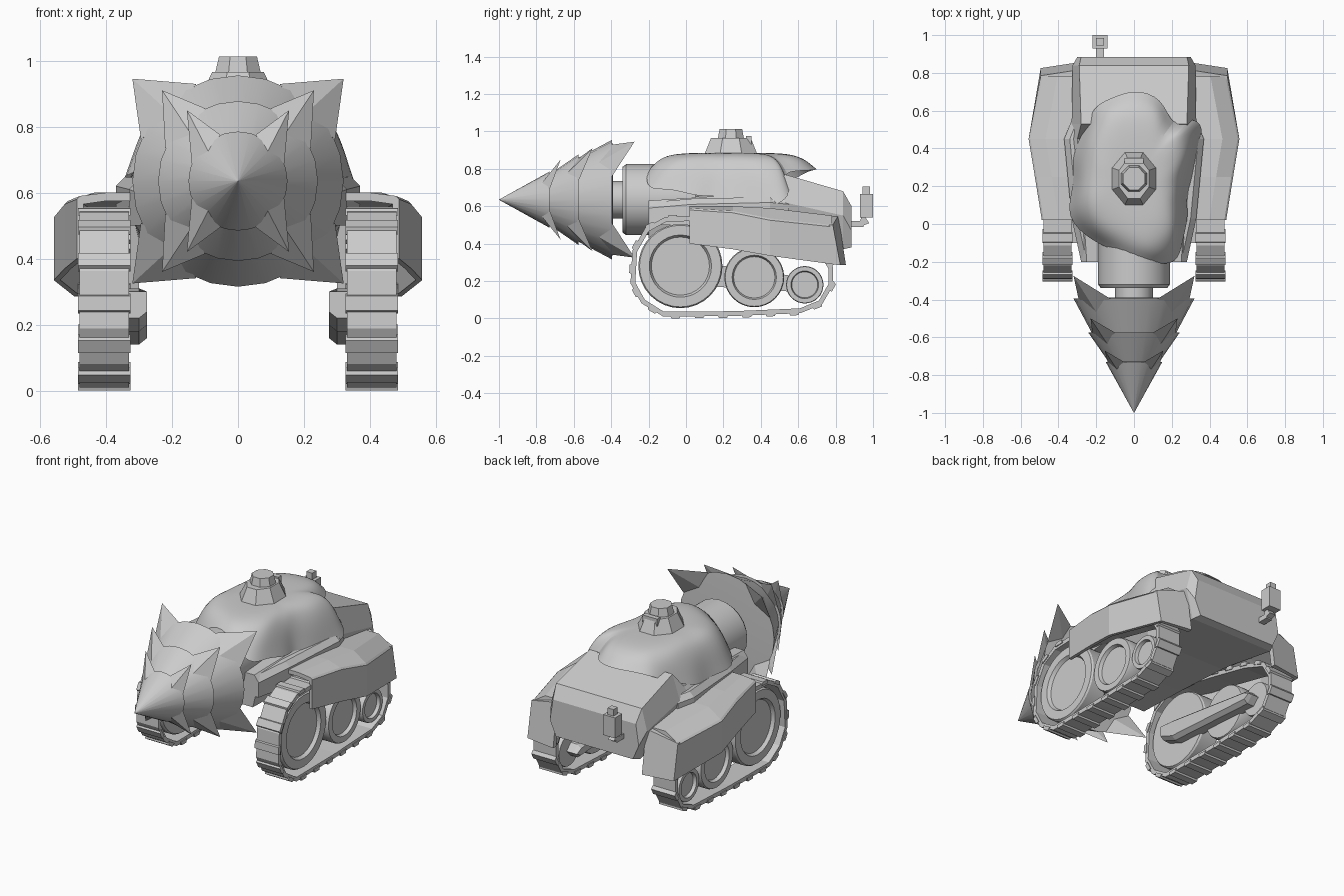
import bpy, bmesh, math
from mathutils import Vector

if "Cube" in bpy.data.objects:
    bpy.data.objects.remove(bpy.data.objects["Cube"])

grey = bpy.data.materials.new("plain grey")
grey.diffuse_color = (0.6, 0.6, 0.6, 1)
grey.use_nodes = True
grey.node_tree.nodes["Principled BSDF"].inputs["Base Color"].default_value = grey.diffuse_color


def make(name, verts, faces, smooth=None):
    me = bpy.data.meshes.new(name)
    me.from_pydata([tuple(v) for v in verts], [], faces)
    bm = bmesh.new()
    bm.from_mesh(me)
    bmesh.ops.remove_doubles(bm, verts=bm.verts, dist=1e-5)
    bmesh.ops.recalc_face_normals(bm, faces=bm.faces)
    bm.to_mesh(me)
    bm.free()
    me.materials.append(grey)
    ob = bpy.data.objects.new(name, me)
    bpy.context.collection.objects.link(ob)
    if smooth:
        bpy.ops.object.select_all(action='DESELECT')
        ob.select_set(True)
        bpy.context.view_layer.objects.active = ob
        bpy.ops.object.shade_smooth_by_angle(angle=math.radians(smooth))
    return ob


def loft(name, rings, cap=True, closed=False, smooth=None):
    """Skin equal-length closed rings of points."""
    n, m = len(rings[0]), len(rings)
    verts = [p for r in rings for p in r]
    faces = []
    for i in range(m if closed else m - 1):
        for j in range(n):
            k, a, b = (j + 1) % n, i * n, (i + 1) % m * n
            faces.append((a + j, a + k, b + k, b + j))
    if cap and not closed:
        faces += [tuple(range(n)), tuple(range((m - 1) * n, m * n))]
    return make(name, verts, faces, smooth)


def box(name, lo, hi):
    return loft(name, [[(x, y, z) for x, y in
                ((lo[0], lo[1]), (hi[0], lo[1]), (hi[0], hi[1]), (lo[0], hi[1]))]
                for z in (lo[2], hi[2])])


def lathe(name, axis, c, prof, n, smooth=30):
    """Revolve (position, radius) pairs around an x or y axis through c."""
    rings = []
    for p, r in prof:
        ring = []
        for i in range(n):
            a = 2 * math.pi * i / n
            u, z = r * math.cos(a), c[1] + r * math.sin(a)
            ring.append((c[0] + u, p, z) if axis == 'y' else (p, c[0] + u, z))
        rings.append(ring)
    return loft(name, rings, smooth=smooth)


# drill: overlapping round cones, each with four swept diagonal teeth
CZ = 0.635


def drill_layer(name, y0, r0, y1, r1, tip, half, lead):
    lathe(name, 'y', (0, CZ), [(y0, r0), (y1, r1), (y1 + .005, r1 * .6)], 24)
    for q in range(4):
        mid = math.pi / 4 + q * math.pi / 2

        def on(y, da, k=1.0):
            r = (r0 + (r1 - r0) * (y - y0) / (y1 - y0)) * k
            return (r * math.cos(mid + da), y, CZ + r * math.sin(mid + da))
        ty, tx, tz = tip
        apex = (math.copysign(tx, math.cos(mid)), ty, CZ + math.copysign(tz, math.sin(mid)))
        base = [on(y1 - lead, 0), on(y1, half), on(y1, 0, .82), on(y1, -half)]
        make(name + "_tooth", base + [apex],
             [(0, 1, 4), (1, 2, 4), (2, 3, 4), (3, 0, 4), (0, 1, 2, 3)])


drill_layer("drill_tip", -1.0, 0.0005, -0.73, 0.150, (-0.67, 0.155, 0.215), .42, .04)
drill_layer("drill_middle", -0.78, 0.10, -0.575, 0.242, (-0.50, 0.23, 0.275), .36, .06)
drill_layer("drill_rear", -0.62, 0.20, -0.395, 0.32, (-0.275, 0.32, 0.31), .38, .07)
lathe("drill_shaft", 'y', (0, CZ), [(-0.5, 0.1), (-0.2, 0.1)], 16)
lathe("drill_collar", 'y', (0, CZ), [(-0.34, 0.14), (-0.34, 0.175), (-0.32, 0.19), (0.05, 0.19)], 24)

# hull: lofted faceted sections (y, then half-width and height of floor, side, top)
hull = [(-0.20, .24, .43, .28, .59, .25, .63), (0.10, .25, .43, .32, .60, .27, .65),
        (0.45, .26, .42, .37, .60, .30, .67), (0.53, .26, .41, .33, .62, .28, .77),
        (0.84, .28, .37, .325, .55, .29, .68), (0.885, .26, .38, .30, .47, .28, .60)]
loft("hull", [[(wb, y, zb), (wm, y, zm), (wt, y, zt), (-wt, y, zt), (-wm, y, zm), (-wb, y, zb)]
              for y, wb, zb, wm, zm, wt, zt in hull])

# draped cover: wavy outline eased up to a crown, with folds running outwards
edge = [(.31, .24, .63), (.33, .38, .60), (.37, .52, .61), (.29, .56, .70), (.20, .50, .79),
        (.15, .66, .79), (.0, .71, .80), (-.13, .65, .79), (-.21, .62, .77), (-.26, .48, .70),
        (-.33, .36, .64), (-.30, .22, .65), (-.37, .04, .64), (-.21, -.09, .70), (-.06, -.15, .82),
        (.09, -.20, .81), (.23, -.21, .68), (.25, -.08, .70), (.29, .06, .65), (.26, .15, .66)]
rings = []
for s, h in ((1.02, 0), (.97, .22), (.89, .58), (.77, .86), (.6, .97), (.42, 1), (.2, 1), (.02, 1)):
    ring = []
    for i, (x, y, z) in enumerate(edge):
        fold = (.07 if i % 2 else -.07) * max(0, 1 - abs(s - .8) * 4)
        ring.append((x * (s + fold), .24 + (y - .24) * (s + fold * .5), z + (.885 - z) * h))
    rings.append(ring)
cover = loft("draped_cover", rings, smooth=60)
bm = bmesh.new()
bm.from_mesh(cover.data)
bmesh.ops.delete(bm, geom=[f for f in bm.faces if len(f.verts) == len(edge)
                           and f.calc_center_median().z < .8], context='FACES_ONLY')
bm.to_mesh(cover.data)
bm.free()
sub = cover.modifiers.new("soft folds", 'SUBSURF')
sub.levels = sub.render_levels = 2


# roof hatch
def oct_ring(rx, ry, z):
    return [(rx * math.cos(a), .24 + ry * math.sin(a), z)
            for a in (math.pi / 8 + i * math.pi / 4 for i in range(8))]


loft("hatch_base", [oct_ring(.13, .155, .85), oct_ring(.125, .15, .885), oct_ring(.085, .115, .965)])
loft("hatch_lid", [oct_ring(.078, .078, .95), oct_ring(.062, .065, 1.013)])
box("hatch_hinge", (-.05, .32, .93), (.05, .35, .975))

# exhaust pipe and muffler
box("exhaust_pipe", (-.20, .85, .49), (-.16, .95, .52))
loft("exhaust_elbow", [[(-.2, .93, .49), (-.16, .93, .49), (-.16, .93, .52), (-.2, .93, .52)],
                       [(-.2, .98, .51), (-.16, .98, .51), (-.16, .945, .56), (-.2, .945, .56)]])
box("exhaust_muffler", (-.22, .93, .54), (-.14, 1.0, .665))
box("exhaust_cap", (-.20, .945, .66), (-.16, .985, .705))

# track outline in side profile (y, z)
path = [(-.12, .022), (.26, .025), (.61, .04), (.72, .085), (.775, .18), (.775, .27), (.72, .36),
        (.56, .42), (.30, .48), (.03, .535), (-.11, .53), (-.21, .475), (-.275, .36),
        (-.285, .19), (-.23, .09)]
P = [Vector(p) for p in path]
N = len(P)


def normal(i):
    t = (P[(i + 1) % N] - P[i - 1]).normalized()
    return Vector((t.y, -t.x))


def pad_spots(count):
    """Evenly spaced position and direction along the track."""
    seg = [(P[(i + 1) % N] - P[i]) for i in range(N)]
    total = sum(d.length for d in seg)
    for k in range(count):
        d, i = total * (k + .5) / count, 0
        while d > seg[i].length:
            d -= seg[i].length
            i += 1
        t = seg[i].normalized()
        yield P[i] + t * d, t


for s, side in ((1, "right"), (-1, "left")):
    # track belt
    rings = []
    for i in range(N):
        a, b = P[i] - normal(i) * .014, P[i] + normal(i) * .012
        rings.append([(s * x, p.x, p.y) for x, p in ((.33, a), (.33, b), (.48, b), (.48, a))])
    loft(f"track_belt_{side}", rings, closed=True)
    # track pads
    for c, t in pad_spots(21):
        o = Vector((t.y, -t.x))
        quad = [c - t * .03, c + t * .03, c + t * .022 + o * .022, c - t * .022 + o * .022]
        loft(f"track_pad_{side}", [[(s * x, q.x, q.y) for q in quad] for x in (.325, .485)])
    # road wheels with a recessed hub
    for y, z, r in ((-.03, .28, .225), (.365, .22, .16), (.635, .18, .10)):
        lathe(f"wheel_{side}", 'x', (y, z),
              [(s * .345, r * .7), (s * .345, r * .97), (s * .355, r), (s * .455, r), (s * .465, r * .97),
               (s * .465, r * .74), (s * .445, r * .69)], 32)
    # inner axle beam
    loft(f"axle_beam_{side}", [[(s * x, y, z) for y, z in
         ((-.10, .23 - e), (.0, .19 - e), (.62, .15 - e), (.66, .18), (.62, .21 + e), (.0, .30 + e), (-.10, .30))]
         for x, e in ((.36, .01), (.30, .01), (.275, -.01))])
    # fender: hollow shell (y, outer x, inner top z, outer top z, bottom z)
    rings = []
    for y, xo, zi, zt, zb in ((.02, .488, .60, .59, .40), (.25, .525, .60, .575, .37),
                              (.45, .558, .59, .535, .335), (.78, .495, .55, .50, .285)):
        k = y + (.04 if y > .7 else 0)
        rings.append([(s * x, yy, z) for x, yy, z in
                      ((.28, y, zi), (xo - .09, y, zi), (xo - .01, y, zt), (xo, y, zt - .01), (xo, k, zb),
                       (xo - .02, k, zb), (xo - .02, y, zt - .025), (xo - .09, y, zi - .025),
                       (.28, y, zi - .025))])
    loft(f"fender_{side}", rings)
    # fender rear flap
    loft(f"fender_flap_{side}", [[(s * x, y, z) for x, y, z in
         ((.30, y0 + .03, z0), (.495, y0, z0 - dz), (.495, y0 - .02, z0 - dz), (.30, y0, z0))]
         for y0, z0, dz in ((.785, .55, .05), (.825, .285, 0))])
    # deck step beside the hull
    loft(f"side_step_{side}", [[(s * x, y, z) for x, z in
         ((.22, .5), (w, .5), (w, h - .03), (w - .03, h), (.22, h))]
         for y, w, h in ((-.2, .28, .62), (.03, .33, .64), (.45, .37, .65), (.55, .33, .64))])
